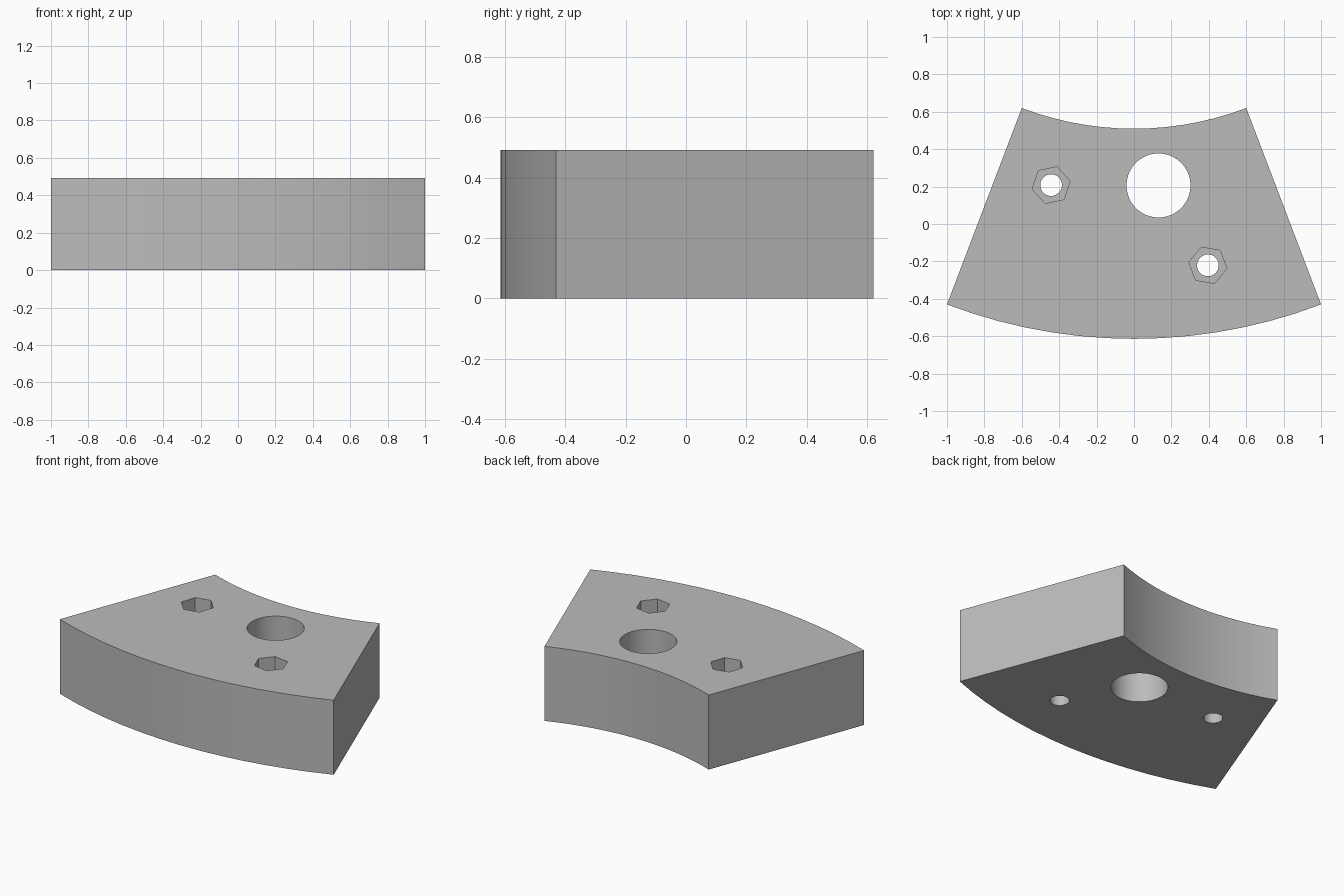
import bpy
import bmesh
from math import sin, cos, radians, atan2, hypot

cube = bpy.data.objects.get("Cube")
if cube:
    bpy.data.objects.remove(cube, do_unlink=True)

HEIGHT = 0.492
APEX_Y = 2.195                 # centre of both arcs
HALF_ANGLE = atan2(1.0, 2.625)
R_OUTER = hypot(1.0, 2.625)
R_INNER = R_OUTER * 0.6
SEGMENTS = 14
POCKET_DEPTH = 0.25

grey = bpy.data.materials.new("plain grey")
grey.use_nodes = True
colour = (0.5, 0.5, 0.5, 1)
grey.diffuse_color = colour
grey.node_tree.nodes["Principled BSDF"].inputs["Base Color"].default_value = colour


def prism(name, outline, z0, z1):
    """Extrude a closed outline from z0 up to z1."""
    bm = bmesh.new()
    face = bm.faces.new([bm.verts.new((x, y, z0)) for x, y in outline])
    top = bmesh.ops.extrude_face_region(bm, geom=[face])["geom"]
    verts = [v for v in top if isinstance(v, bmesh.types.BMVert)]
    bmesh.ops.translate(bm, verts=verts, vec=(0, 0, z1 - z0))
    bmesh.ops.recalc_face_normals(bm, faces=bm.faces)
    mesh = bpy.data.meshes.new(name)
    bm.to_mesh(mesh)
    bm.free()
    mesh.materials.append(grey)
    obj = bpy.data.objects.new(name, mesh)
    bpy.context.collection.objects.link(obj)
    return obj


def arc(radius):
    """Points along the sector arc, from left edge to right edge."""
    angles = [HALF_ANGLE * (2 * i / SEGMENTS - 1) for i in range(SEGMENTS + 1)]
    return [(radius * sin(a), APEX_Y - radius * cos(a)) for a in angles]


def polygon(x, y, radius, sides, turn=0):
    angles = [radians(turn + 360 * i / sides) for i in range(sides)]
    return [(x + radius * cos(a), y + radius * sin(a)) for a in angles]


def cut(body, outline, z0, z1):
    """Subtract a prism from the body, then discard the cutter."""
    cutter = prism("cutter", outline, z0, z1)
    cutter.hide_render = True
    mod = body.modifiers.new("hole", 'BOOLEAN')
    mod.operation = 'DIFFERENCE'
    mod.solver = 'EXACT'
    mod.object = cutter
    bpy.context.view_layer.objects.active = body
    bpy.ops.object.modifier_apply(modifier=mod.name)
    bpy.data.objects.remove(cutter, do_unlink=True)


# Sector-shaped block
block = prism("sector_block", arc(R_OUTER) + arc(R_INNER)[::-1], 0, HEIGHT)

# Large through hole
cut(block, polygon(0.131, 0.206, 0.171, 64), -0.1, HEIGHT + 0.1)

# Bolt holes with hexagonal nut pockets sunk into the top
for x, y, turn in ((-0.443, 0.208, 12), (0.395, -0.221, -9.5)):
    cut(block, polygon(x, y, 0.058, 40), -0.1, HEIGHT + 0.1)
    cut(block, polygon(x, y, 0.103, 6, turn), HEIGHT - POCKET_DEPTH, HEIGHT + 0.1)

# Smooth the round walls, keep the corners crisp
bpy.ops.object.select_all(action='DESELECT')
block.select_set(True)
bpy.context.view_layer.objects.active = block
bpy.ops.object.shade_smooth_by_angle(angle=radians(25))
